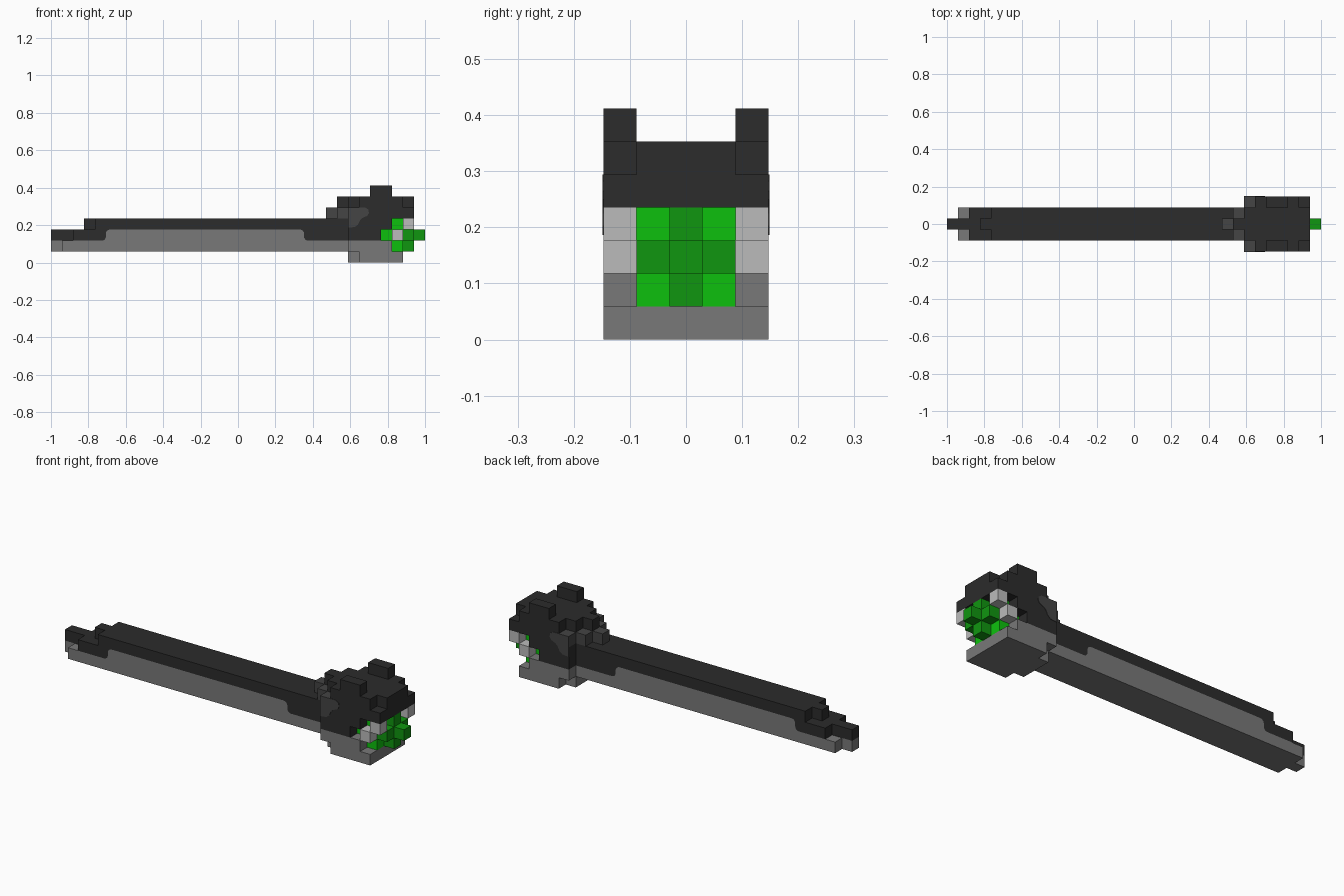
import bpy, bmesh, math

cube = bpy.data.objects.get("Cube")
if cube:
    bpy.data.objects.remove(cube, do_unlink=True)

U = 2 / 34  # one block


def material(name, rgb):
    m = bpy.data.materials.new(name)
    m.use_nodes = True
    m.diffuse_color = (*rgb, 1)
    bsdf = next(n for n in m.node_tree.nodes if n.type == 'BSDF_PRINCIPLED')
    bsdf.inputs["Base Color"].default_value = (*rgb, 1)
    bsdf.inputs["Roughness"].default_value = 0.9
    return m


CHARCOAL = material("charcoal", (0.025, 0.025, 0.025))
DARK_GREY = material("dark_grey", (0.058, 0.058, 0.058))
GREY = material("mid_grey", (0.19, 0.19, 0.19))
LIGHT = material("light_grey", (0.50, 0.50, 0.50))
BRIGHT = material("bright_green", (0.004, 0.53, 0.004))
GREEN = material("deep_green", (0.005, 0.305, 0.005))


def finish(bm, name, mat):
    bmesh.ops.recalc_face_normals(bm, faces=bm.faces)
    me = bpy.data.meshes.new(name)
    bm.to_mesh(me)
    bm.free()
    me.materials.append(mat)
    ob = bpy.data.objects.new(name, me)
    bpy.context.scene.collection.objects.link(ob)
    return ob


def blocks(name, mat, boxes):
    """Boxes in block units, ends inclusive: (x0, x1, y0, y1, z0, z1).
    Boxes lying on one side of y = 0 are mirrored to the other side."""
    bm = bmesh.new()
    for x0, x1, y0, y1, z0, z1 in boxes:
        sides = [(y0, y1)] if y0 <= 0 else [(y0, y1), (-y1, -y0)]
        for a, b in sides:
            lo = (-1 + x0 * U, (a - 0.5) * U, z0 * U)
            hi = (-1 + (x1 + 1) * U, (b + 0.5) * U, (z1 + 1) * U)
            vs = bmesh.ops.create_cube(bm, size=1)["verts"]
            for v in vs:
                v.co = [l + (c + 0.5) * (h - l) for l, h, c in zip(lo, hi, v.co)]
    return finish(bm, name, mat)


def prism(name, mat, profile, y0, y1):
    """Extrude an (x, z) profile from y0 to y1."""
    bm = bmesh.new()
    f = bm.faces.new([bm.verts.new((x, y0, z)) for x, z in profile])
    new = bmesh.ops.extrude_face_region(bm, geom=[f])["geom"]
    bmesh.ops.translate(bm, vec=(0, y1 - y0, 0),
                        verts=[v for v in new if isinstance(v, bmesh.types.BMVert)])
    return finish(bm, name, mat)


def X(i):
    return -1 + i * U


def arc(cx, cz, r, a0, a1, n=5):
    return [(cx + r * math.cos(math.radians(a0 + (a1 - a0) * k / n)),
             cz + r * math.sin(math.radians(a0 + (a1 - a0) * k / n)))
            for k in range(n + 1)]


# Handle: grey underside and charcoal top share a rounded colour seam
r = 0.022
low, high = 2 * U, 3 * U
seam = ([(X(2), low)]
        + arc(X(5) - r, low + r, r, -90, 0)
        + arc(X(5) + r, high - r, r, 180, 90)
        + arc(X(23) - r, high - r, r, 90, 0)
        + arc(X(23) + r, low + r, r, 180, 270)
        + [(X(27), low)])
prism("handle_underside", GREY, seam + [(X(27), U), (X(2), U)], -1.5 * U, 1.5 * U)
prism("handle_top", CHARCOAL,
      seam + [(X(27), 4 * U), (X(4), 4 * U), (X(4), 3 * U), (X(2), 3 * U)],
      -1.5 * U, 1.5 * U)

# Stepped tail of the handle
blocks("tail_underside", GREY, [(0, 1, 0, 0, 1, 1), (1, 1, 1, 1, 1, 1)])
blocks("tail_top", CHARCOAL, [(0, 1, 0, 0, 2, 2), (3, 3, 0, 0, 3, 3)])

# Head: lower jaw, skull and ears
blocks("lower_jaw", GREY, [
    (27, 27, -1, 1, 0, 0),
    (28, 31, -2, 2, 0, 0),
    (27, 30, -2, 2, 1, 1)])
blocks("skull", CHARCOAL, [
    (27, 29, -2, 2, 2, 2),
    (27, 30, -2, 2, 3, 3),
    (27, 32, -1, 1, 4, 4),
    (28, 32, 2, 2, 4, 4),
    (28, 31, 2, 2, 5, 5),
    (27, 32, 1, 1, 5, 5),
    (26, 32, 0, 0, 5, 5),
    (26, 26, 0, 0, 4, 4)])
blocks("ears", CHARCOAL, [(29, 30, 2, 2, 6, 6)])

# Paler steps on the back of the head, with a patch on each cheek
blocks("nape", DARK_GREY, [
    (25, 25, 0, 0, 4, 4),
    (26, 26, 1, 1, 4, 4),
    (27, 27, 2, 2, 4, 4)])
patch = [(X(27), 5 * U), (0.68, 5 * U), (0.697, 0.283), (0.70, 0.265), (0.692, 0.25),
         (0.665, 0.238), (0.652, 0.225), (0.642, 0.203), (0.625, 0.19), (X(27), 0.186)]
for side, s in (("left", 1), ("right", -1)):
    prism("cheek_patch_" + side, DARK_GREY, patch, s * 2.49 * U, s * (2.5 * U + 0.002))

# Teeth
blocks("teeth", LIGHT, [(32, 32, 2, 2, 3, 3), (31, 31, 2, 2, 2, 2)])

# Faceted green orb held in the mouth
blocks("orb_corners", BRIGHT, [
    (31, 31, 1, 1, 1, 1),
    (31, 31, 1, 1, 3, 3),
    (30, 31, 1, 1, 2, 2)])
blocks("orb_cross", GREEN, [
    (31, 32, 0, 0, 1, 1),
    (31, 32, 0, 0, 3, 3),
    (32, 32, 1, 1, 2, 2),
    (30, 33, 0, 0, 2, 2)])
